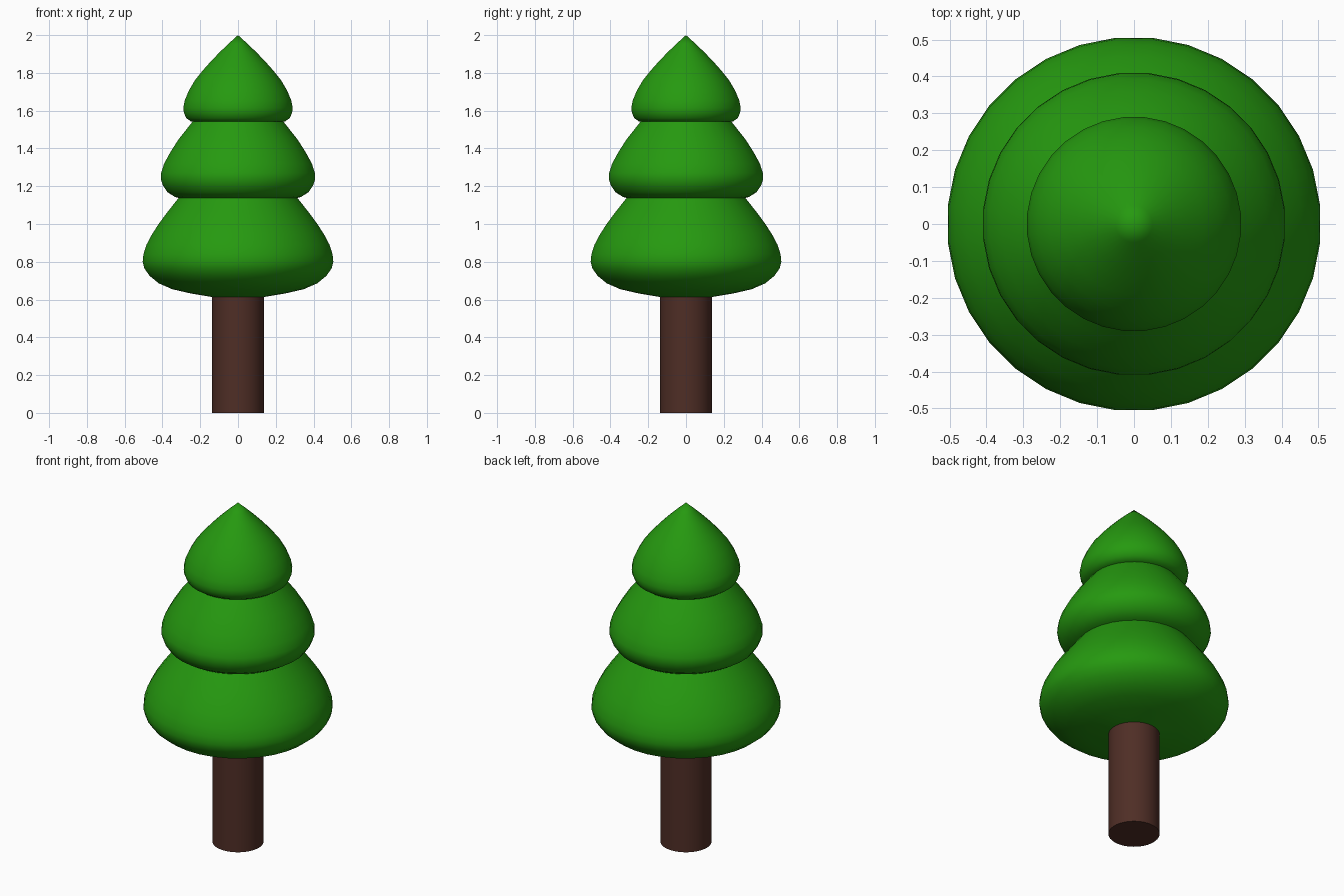
import bpy, bmesh, math

if "Cube" in bpy.data.objects:
    bpy.data.objects.remove(bpy.data.objects["Cube"])

SIDES = 32


def material(name, rgb):
    m = bpy.data.materials.new(name)
    m.diffuse_color = (*rgb, 1)
    m.use_nodes = True
    m.node_tree.nodes["Principled BSDF"].inputs["Base Color"].default_value = m.diffuse_color
    return m


green = material("leaf green", (0.019, 0.32, 0.005))
brown = material("bark brown", (0.078, 0.027, 0.019))


def lathe(name, profile, mat, angle=50):
    """Spin (radius, z) points around z; radius 0 becomes a single pole."""
    bm = bmesh.new()
    rings = []
    for r, z in profile:
        if r == 0:
            rings.append([bm.verts.new((0, 0, z))] * SIDES)
        else:
            rings.append([bm.verts.new((r * math.cos((i + .5) * math.tau / SIDES),
                                        r * math.sin((i + .5) * math.tau / SIDES), z))
                          for i in range(SIDES)])
    for a, b in zip(rings, rings[1:]):
        for i in range(SIDES):
            j = (i + 1) % SIDES
            bm.faces.new(dict.fromkeys((a[i], a[j], b[j], b[i])))
    me = bpy.data.meshes.new(name)
    bm.to_mesh(me)
    bm.free()
    ob = bpy.data.objects.new(name, me)
    bpy.context.collection.objects.link(ob)
    me.materials.append(mat)
    bpy.ops.object.select_all(action='DESELECT')
    ob.select_set(True)
    bpy.context.view_layer.objects.active = ob
    bpy.ops.object.shade_smooth_by_angle(angle=math.radians(angle))
    return ob


# Trunk with a closed foot
lathe("trunk", [(0, 0), (.137, 0), (.137, .62)], brown)

# Bottom tier: shallow underside, round rim, sloping shoulder
lathe("bottom_tier", [(.13, .612), (.25, .632), (.35, .655), (.42, .685), (.47, .725),
                      (.498, .765), (.507, .80), (.503, .84), (.487, .89), (.455, .95),
                      (.415, 1.01), (.37, 1.07), (.31, 1.145)], green)

# Middle tier
lathe("middle_tier", [(.305, 1.135), (.335, 1.143), (.375, 1.168), (.40, 1.205),
                      (.411, 1.24), (.409, 1.27), (.393, 1.32), (.36, 1.38),
                      (.315, 1.45), (.235, 1.55)], green)

# Top tier, ending in a point
lathe("top_tier", [(.225, 1.538), (.25, 1.543), (.275, 1.56), (.288, 1.59), (.291, 1.615),
                   (.283, 1.655), (.262, 1.705), (.23, 1.76), (.19, 1.81), (.15, 1.855),
                   (.10, 1.907), (.05, 1.955), (0, 2)], green)
